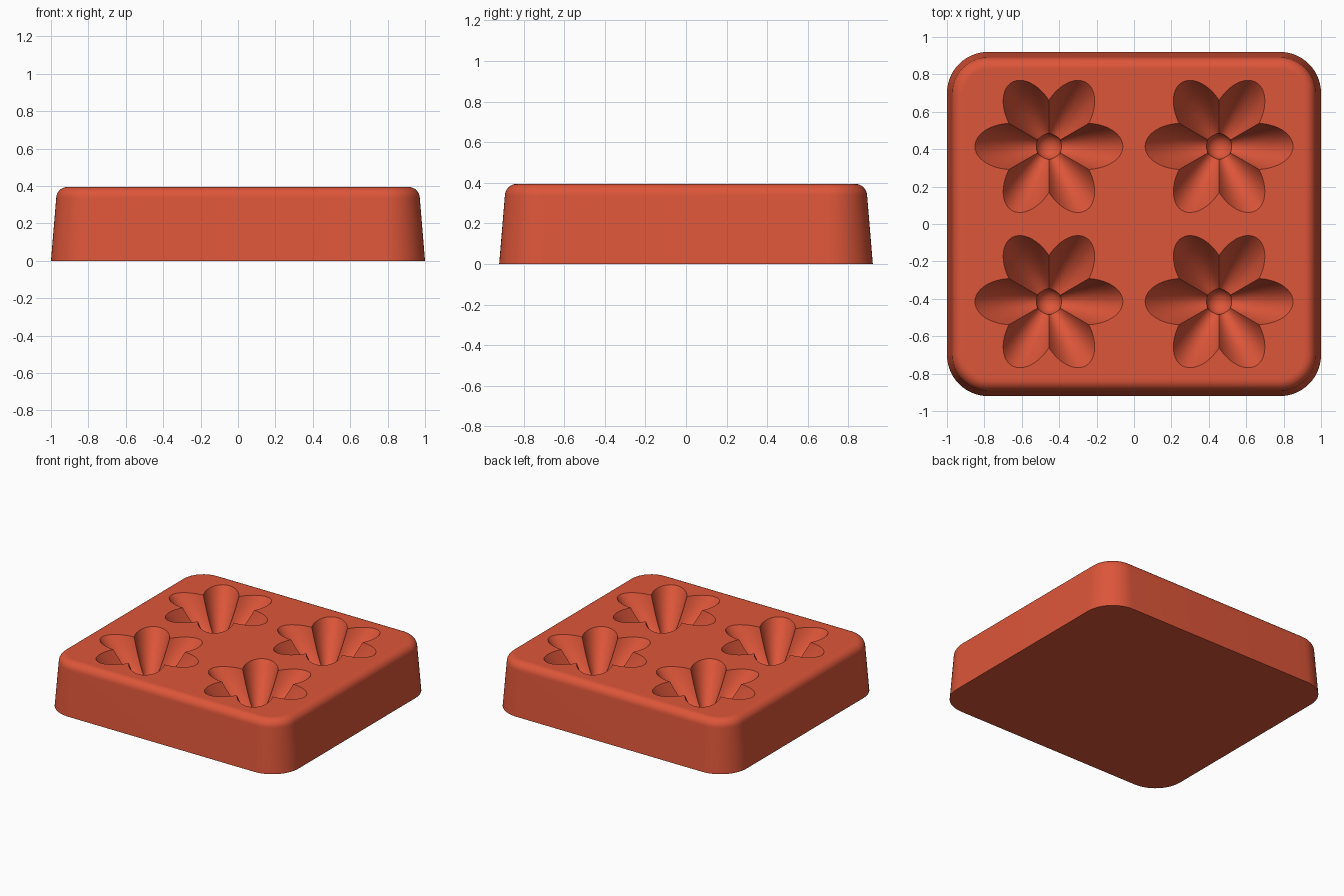
import bpy, bmesh
from math import sin, cos, pi, radians

if "Cube" in bpy.data.objects:
    bpy.data.objects.remove(bpy.data.objects["Cube"], do_unlink=True)

HEIGHT = 0.395
HALF_X, HALF_Y = 1.0, 0.92
FILLET = 0.06
DEPTH = 0.28
CENTRES = [(x, y) for x in (-0.455, 0.455) for y in (-0.415, 0.415)]

red = bpy.data.materials.new("brick_red")
red.use_nodes = True
colour = (0.72, 0.092, 0.041, 1)
red.diffuse_color = colour
red.node_tree.nodes["Principled BSDF"].inputs["Base Color"].default_value = colour


def finish(bm, name):
    """Turn a bmesh into a linked object with the shared material."""
    bmesh.ops.recalc_face_normals(bm, faces=bm.faces)
    mesh = bpy.data.meshes.new(name)
    bm.to_mesh(mesh)
    bm.free()
    mesh.materials.append(red)
    ob = bpy.data.objects.new(name, mesh)
    bpy.context.collection.objects.link(ob)
    return ob


def bridge(bm, lower, upper):
    n = len(lower)
    for i in range(n):
        j = (i + 1) % n
        bm.faces.new((lower[i], lower[j], upper[j], upper[i]))


def rounded_rectangle(inset, radius, steps=14):
    """Outline points, counter-clockwise, four arcs."""
    points = []
    for k, (sx, sy) in enumerate(((1, 1), (-1, 1), (-1, -1), (1, -1))):
        cx, cy = sx * (HALF_X - inset - radius), sy * (HALF_Y - inset - radius)
        for i in range(steps + 1):
            a = (k + i / steps) * pi / 2
            points.append((cx + radius * cos(a), cy + radius * sin(a)))
    return points


def petal_reach(angle):
    """Distance from the flower centre to the rim: six elliptical petals."""
    a = (angle + pi / 6) % (pi / 3) - pi / 6
    return 10 * cos(a) / (25 * cos(a) ** 2 + 64 * sin(a) ** 2)


# Tapered block with a rounded top edge
bm = bmesh.new()
side_inset = 0.028
sections = [(0, 0), (side_inset, HEIGHT - FILLET)]
for i in range(1, 9):
    a = i / 8 * pi / 2
    sections.append((side_inset + FILLET * (1 - cos(a)), HEIGHT - FILLET * (1 - sin(a))))
sections.append((sections[-1][0] + 0.006, HEIGHT))
rings = [[bm.verts.new((x, y, z)) for x, y in rounded_rectangle(inset, 0.22 - inset)]
         for inset, z in sections]
for lower, upper in zip(rings, rings[1:]):
    bridge(bm, lower, upper)
bm.faces.new(rings[0])
bm.faces.new(rings[-1])
tray = finish(bm, "mould_block")

# Flower-shaped cutters, deepest at the middle
bm = bmesh.new()
COUNT, LEVELS, LIP = 144, 14, 0.01
for cx, cy in CENTRES:
    bottom = bm.verts.new((cx, cy, HEIGHT - DEPTH))
    previous = None
    for level in range(1, LEVELS + 1):
        s = level / LEVELS
        z = HEIGHT + LIP - (DEPTH + LIP) * (1 - s ** 1.7)
        ring = []
        for i in range(COUNT):
            a = i / COUNT * 2 * pi
            r = petal_reach(a) * s * 1.01
            ring.append(bm.verts.new((cx + r * cos(a), cy + r * sin(a), z)))
        if previous:
            bridge(bm, previous, ring)
        else:
            for i in range(COUNT):
                bm.faces.new((bottom, ring[i], ring[(i + 1) % COUNT]))
        previous = ring
    bm.faces.new(previous)
flowers = finish(bm, "flower_cutter")

# Round dimples at the flower centres
bm = bmesh.new()
for cx, cy in CENTRES:
    ball = bmesh.ops.create_uvsphere(bm, u_segments=32, v_segments=16, radius=0.07)
    bmesh.ops.translate(bm, verts=ball["verts"], vec=(cx, cy, HEIGHT - 0.247))
dimples = finish(bm, "dimple_cutter")

# Cut the cavities, then drop the cutters
bpy.ops.object.select_all(action="DESELECT")
bpy.context.view_layer.objects.active = tray
tray.select_set(True)
for cutter in (flowers, dimples):
    cutter.hide_render = True
    cut = tray.modifiers.new("cut", "BOOLEAN")
    cut.operation = "DIFFERENCE"
    cut.solver = "EXACT"
    cut.object = cutter
    bpy.ops.object.modifier_apply(modifier=cut.name)
    bpy.data.objects.remove(cutter, do_unlink=True)

bpy.ops.object.shade_smooth_by_angle(angle=radians(32))
